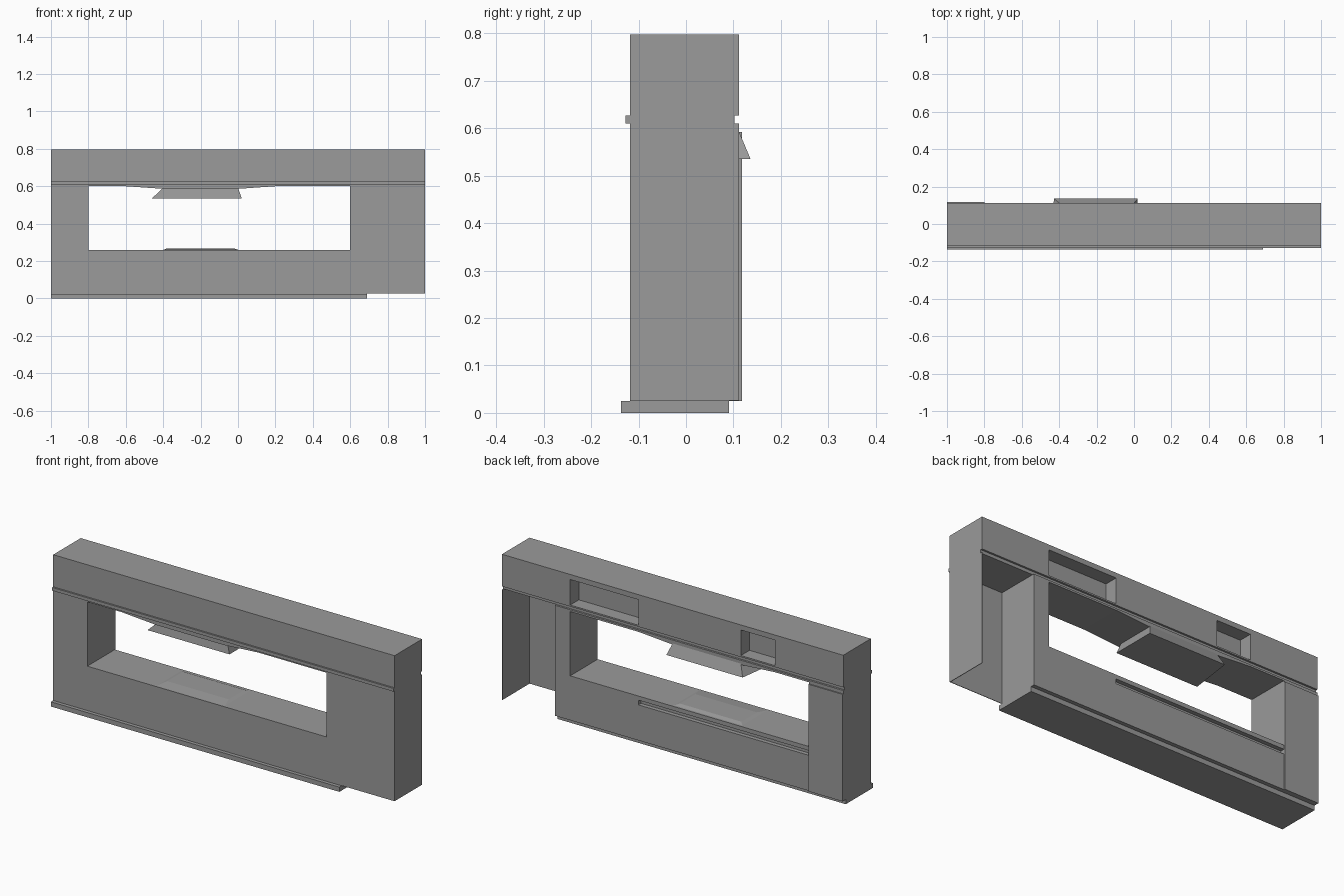
import bpy, bmesh

if "Cube" in bpy.data.objects:
    bpy.data.objects.remove(bpy.data.objects["Cube"])

FRONT, BACK = -0.118, 0.112

# Dark grey shared by every part
grey = bpy.data.materials.new("dark_grey")
grey.diffuse_color = (0.325, 0.325, 0.325, 1)
grey.use_nodes = True
grey.node_tree.nodes["Principled BSDF"].inputs["Base Color"].default_value = grey.diffuse_color


def taper(name, x, y, z, top_x=None, top_y=None, skew=0):
    """Box between (min, max) ranges; the top may have different x and y ranges.
    skew moves the low back left corner along x."""
    top_x, top_y = top_x or x, top_y or y
    bm = bmesh.new()
    rings = []
    for (xa, xb), (ya, yb), h, s in ((x, y, z[0], skew), (top_x, top_y, z[1], 0)):
        rings.append([bm.verts.new((px, py, h))
                      for px, py in ((xa, ya), (xb, ya), (xb, yb), (xa + s, yb))])
    low, high = rings
    bm.faces.new(low[::-1])
    bm.faces.new(high)
    for i in range(4):
        j = (i + 1) % 4
        bm.faces.new((low[i], low[j], high[j], high[i]))
    mesh = bpy.data.meshes.new(name)
    bm.to_mesh(mesh)
    bm.free()
    mesh.materials.append(grey)
    ob = bpy.data.objects.new(name, mesh)
    bpy.context.collection.objects.link(ob)
    return ob


def cut(target, name, x, y, z):
    """Subtract a box from the target and discard the cutter."""
    cutter = taper(name, x, y, z)
    cutter.hide_render = True
    mod = target.modifiers.new(name, 'BOOLEAN')
    mod.operation = 'DIFFERENCE'
    mod.solver = 'EXACT'
    mod.object = cutter
    bpy.context.view_layer.objects.active = target
    bpy.ops.object.modifier_apply(modifier=mod.name)
    bpy.data.objects.remove(cutter)


# Base plinth, set forward of the wall
taper("base_plinth", (-1, 0.69), (-0.137, 0.091), (0, 0.025))

# Main wall with the long through window and a groove on its back
wall = taper("window_wall", (-1, 0.69), (FRONT, BACK), (0.025, 0.61))
cut(wall, "window_cutter", (-0.8, 0.6), (-0.3, 0.3), (0.26, 0.6))
cut(wall, "groove_cutter", (-0.8, 0.2), (0.09, 0.3), (0.213, 0.238))

# Raised panel on the back of the left post
taper("back_post_panel", (-1, -0.8), (BACK, 0.118), (0.025, 0.592))

# Thin walls around the open alcove at the right end
taper("alcove_front_panel", (0.69, 1), (FRONT, FRONT + 0.003), (0.026, 0.61))
taper("alcove_side_panel", (0.997, 1), (FRONT + 0.003, BACK), (0.026, 0.61))

# Trim band, offset forward between wall and top beam
taper("trim_band", (-1, 1), (-0.127, 0.102), (0.61, 0.627))

# Top beam with two niches in the back
beam = taper("top_beam", (-1, 1), (FRONT, BACK), (0.627, 0.797))
for i, span in enumerate(((0.2, 0.6), (-0.6, -0.4))):
    cut(beam, f"niche_cutter_{i}", span, (0.04, 0.3), (0.635, 0.77))

# Flared hood hanging in the window, with its shallow mount
taper("hood_mount", (-0.4, 0), (FRONT, BACK), (0.586, 0.6), (-0.6, 0.2))
taper("hood", (-0.46, 0.02), (-0.1, 0.136), (0.535, 0.592), (-0.4, 0), (-0.09, 0.112),
      skew=0.033)

# Low raised pad on the window sill
taper("sill_pad", (-0.4, 0), (-0.11, 0.1), (0.26, 0.267), (-0.38, -0.02), (-0.05, 0.08))
